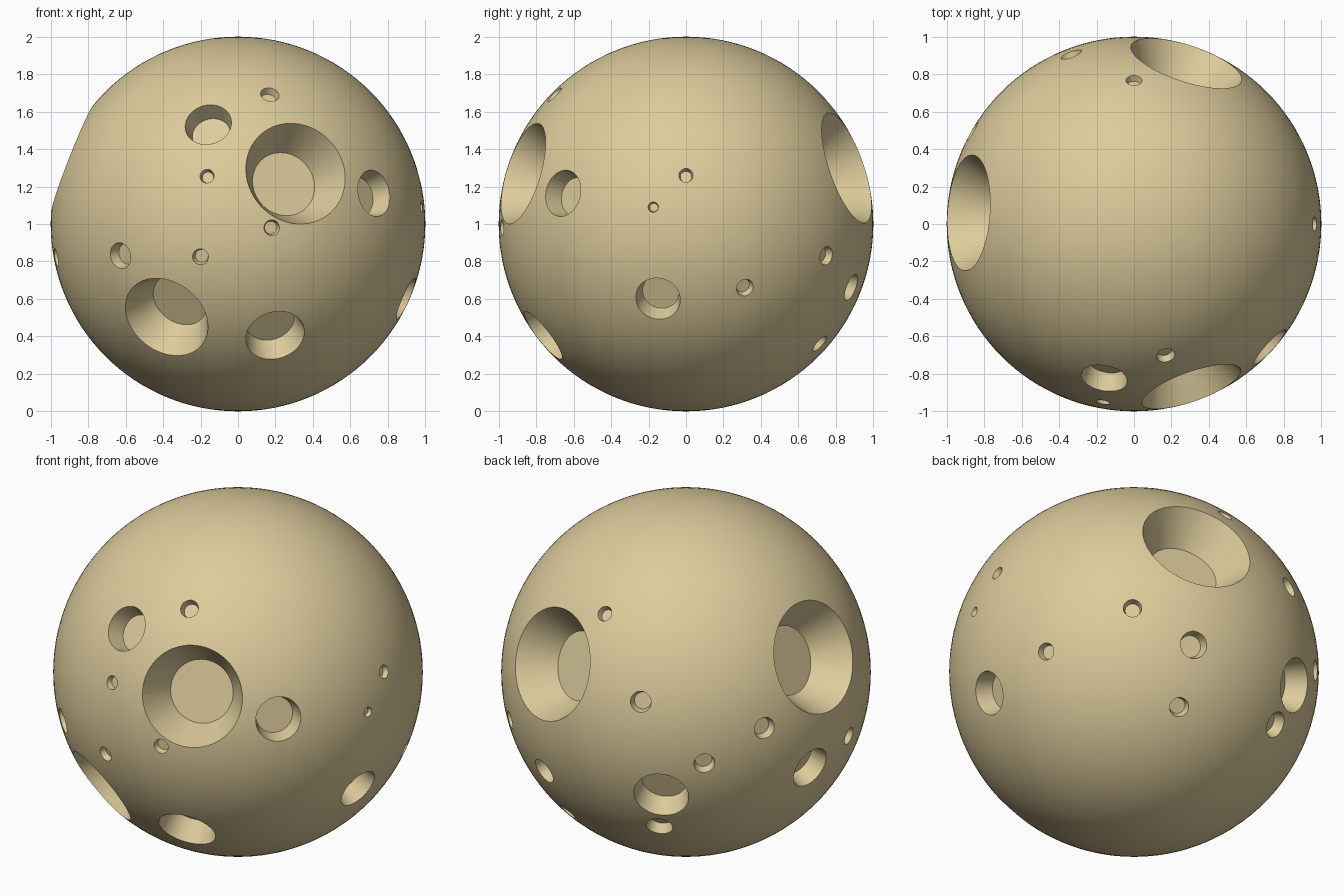
import bpy
import bmesh
import math
from mathutils import Matrix, Vector

old = bpy.data.objects.get("Cube")
if old:
    bpy.data.objects.remove(old, do_unlink=True)

# One sandy stone colour
SAND = (0.72, 0.60, 0.33, 1.0)
sand = bpy.data.materials.new("sand_stone")
sand.use_nodes = True
sand.diffuse_color = SAND
bsdf = sand.node_tree.nodes["Principled BSDF"]
bsdf.inputs["Base Color"].default_value = SAND
bsdf.inputs["Roughness"].default_value = 0.8

# Large craters: direction, rim radius, floor radius, depth
LARGE = [
    ((.32, -.905, .28), .28, .175, .20),
    ((-.38, -.74, -.495), .24, .155, .18),
    ((.28, .86, .30), .31, .19, .20),
    ((-.89, .06, .35), .31, .19, .20),
]
# Medium craters: direction, rim radius
MEDIUM = [
    ((.20, -.77, -.60), .16),
    ((.73, -.66, .165), .125),
    ((-.16, -.83, .535), .125),
    ((.90, -.15, -.40), .12),
    ((-.95, .18, -.25), .12),
    ((-.43, .85, -.30), .15),
]
# Small pits: direction, rim radius
SMALL = [
    ((.17, -.70, .69), .05),
    ((-.165, -.95, .255), .038),
    ((.18, -.98, -.02), .042),
    ((-.20, -.96, -.175), .043),
    ((-.63, -.76, -.17), .07),
    ((-.97, -.15, -.18), .05),
    ((.966, 0, .26), .038),
    ((.98, -.175, .09), .028),
    ((.886, .315, -.34), .047),
    ((.64, .75, -.17), .05),
    ((.32, .885, -.34), .075),
    ((.28, .715, -.64), .053),
    ((-.335, .905, .257), .058),
    ((0, .765, .64), .042),
    ((-.865, .495, .085), .06),
    ((-.65, .755, -.083), .057),
    ((-.36, .765, -.535), .073),
]
CENTRE = Matrix.Translation((0, 0, 1))


def add_cutter(bm, direction, rim, floor, depth):
    """Tapered plug whose wall crosses the unit sphere at the rim radius."""
    rim_height = math.sqrt(1 - rim * rim)
    rise = 1.04 - rim_height
    outer = rim + (rim - floor) * rise / depth
    length = depth + rise
    turn = Vector(direction).to_track_quat('Z', 'Y').to_matrix().to_4x4()
    lift = Matrix.Translation((0, 0, rim_height - depth + length / 2))
    bmesh.ops.create_cone(bm, cap_ends=True, segments=64, radius1=floor,
                          radius2=outer, depth=length,
                          matrix=CENTRE @ turn @ lift)


def make_object(name, bm):
    mesh = bpy.data.meshes.new(name)
    bm.to_mesh(mesh)
    bm.free()
    mesh.materials.append(sand)
    obj = bpy.data.objects.new(name, mesh)
    bpy.context.collection.objects.link(obj)
    return obj


# Round body
bm = bmesh.new()
bmesh.ops.create_uvsphere(bm, u_segments=128, v_segments=64, radius=1, matrix=CENTRE)
moon = make_object("cratered_ball", bm)

# All crater plugs in one cutter
bm = bmesh.new()
for direction, rim, floor, depth in LARGE:
    add_cutter(bm, direction, rim, floor, depth)
for direction, rim in MEDIUM:
    add_cutter(bm, direction, rim, rim * .82, rim * .82)
for direction, rim in SMALL:
    add_cutter(bm, direction, rim, rim * .8, rim * .8)
cutter = make_object("crater_cutter", bm)
cutter.hide_render = True

# Carve the craters
cut = moon.modifiers.new("craters", 'BOOLEAN')
cut.operation = 'DIFFERENCE'
cut.solver = 'EXACT'
cut.use_self = True
cut.object = cutter
bpy.ops.object.select_all(action='DESELECT')
moon.select_set(True)
bpy.context.view_layer.objects.active = moon
bpy.ops.object.modifier_apply(modifier=cut.name)
bpy.data.objects.remove(cutter, do_unlink=True)
bpy.ops.object.shade_smooth_by_angle(angle=math.radians(30))
